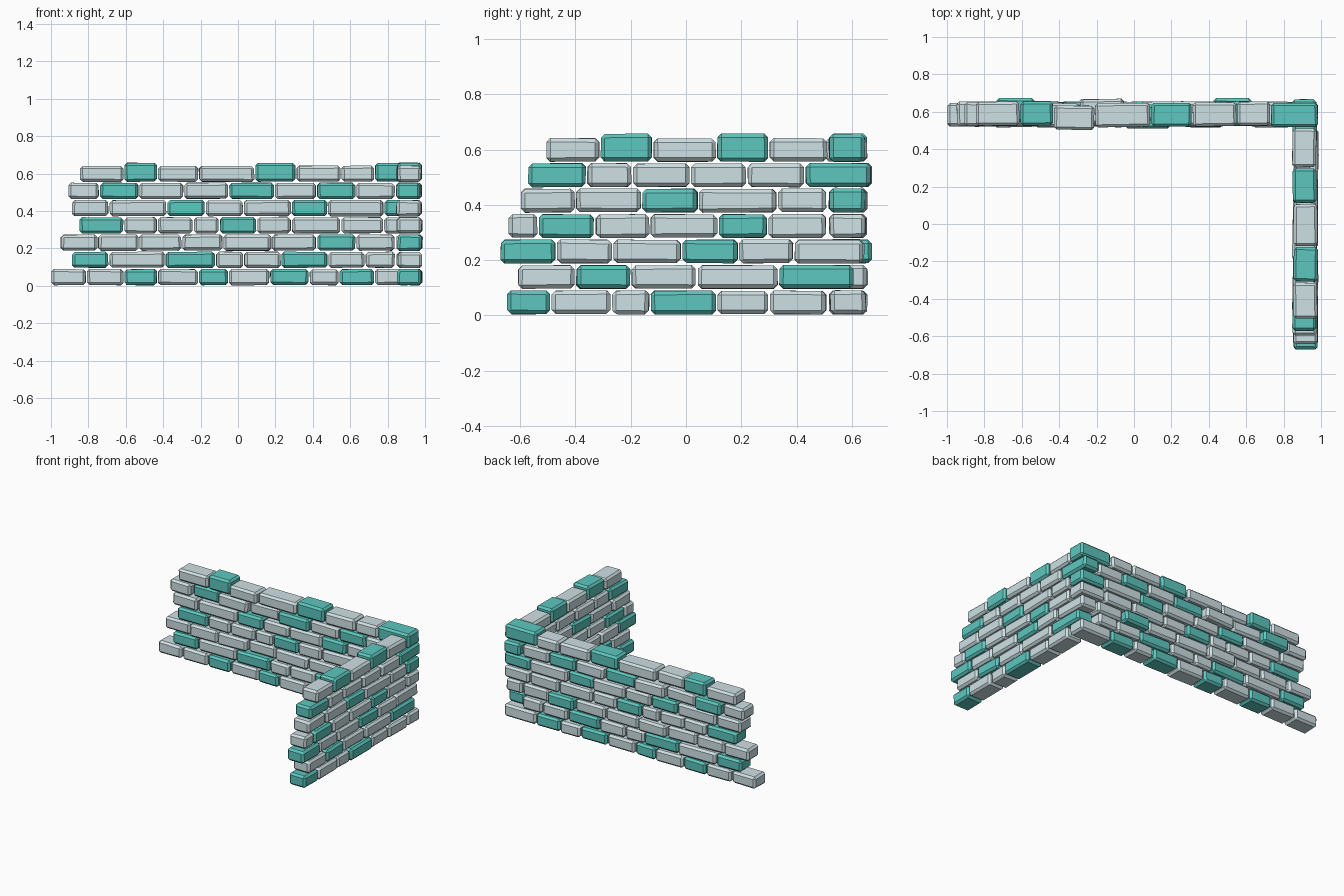
import bpy, bmesh, math, random
from mathutils import Matrix, Vector

if "Cube" in bpy.data.objects:
    bpy.data.objects.remove(bpy.data.objects["Cube"])

random.seed(4)

def material(name, col):
    m = bpy.data.materials.new(name)
    m.diffuse_color = (*col, 1)
    m.use_nodes = True
    m.node_tree.nodes["Principled BSDF"].inputs["Base Color"].default_value = m.diffuse_color
    return m

MATS = {'L': material("pale_stone", (0.62, 0.75, 0.78)),
        'T': material("teal_stone", (0.11, 0.57, 0.52))}

# Joint positions along each course, bottom to top, with the stone colours
LONG = [
    ("LLTLTLTLTL", [-1, -.81, -.61, -.43, -.21, -.05, .17, .38, .54, .73, .985]),
    ("TLTLLTLL", [-.89, -.69, -.39, -.12, .03, .23, .48, .68, .84]),
    ("LLLLLLTL", [-.95, -.75, -.53, -.30, -.08, .18, .42, .63, .84]),
    ("TLLLTLLLL", [-.85, -.61, -.43, -.24, -.10, .10, .285, .55, .78, .985]),
    ("LLTLLTLT", [-.89, -.69, -.38, -.175, .03, .285, .48, .78, .985]),
    ("LTLLTLTL", [-.91, -.74, -.53, -.29, -.05, .195, .42, .63, .84]),
    ("LTLLTLLT", [-.85, -.61, -.43, -.21, .09, .31, .55, .73, .985]),
]
SHORT = [
    ("TLLTLL", [-.65, -.49, -.27, -.13, .11, .30, .51]),
    ("LTLLT", [-.61, -.40, -.20, .04, .335, .61]),
    ("TLLTLL", [-.675, -.47, -.265, -.015, .19, .39, .645]),
    ("LTLLTL", [-.645, -.535, -.33, -.13, .115, .295, .51]),
    ("LLTLL", [-.60, -.40, -.16, .045, .33, .51]),
    ("TLLLLT", [-.575, -.36, -.195, .015, .22, .43, .67]),
    ("LTLTL", [-.51, -.31, -.12, .11, .30, .515]),
]
COURSE, DEPTH, GAP = 0.0922, 0.128, 0.007
# Stones that stand proud of the long wall: (course, index) -> shift in y
PROUD = {(5, 1): .022, (5, 4): -.013, (2, 6): .022, (5, 3): .016, (2, 3): .016,
         (6, 2): -.018}

def stone(name, length, height, depth, centre, yaw, mat):
    """Chamfered block with slightly uneven corners."""
    bm = bmesh.new()
    bmesh.ops.create_cube(bm, size=1)
    for v in bm.verts:
        v.co = Vector((v.co.x * length, v.co.y * depth, v.co.z * height))
        v.co += Vector([random.uniform(-.002, .002) for _ in range(3)])
    bmesh.ops.bevel(bm, geom=bm.edges[:], offset=.014, segments=1,
                    profile=.5, affect='EDGES')
    me = bpy.data.meshes.new(name)
    bm.to_mesh(me)
    bm.free()
    me.materials.append(mat)
    ob = bpy.data.objects.new(name, me)
    ob.matrix_world = Matrix.Translation(centre) @ Matrix.Rotation(yaw, 4, 'Z')
    bpy.context.collection.objects.link(ob)

def wall(name, courses, along_x):
    for r, (cols, joints) in enumerate(courses):
        for i, c in enumerate(cols):
            a, b = joints[i], joints[i + 1]
            z0 = r * COURSE + .004
            z1 = (r + 1) * COURSE - .003
            if r == 6:                       # uneven capping course
                z1 = .657 if c == 'T' else .641
            shift = random.uniform(-.006, .006)
            yaw = math.radians(random.uniform(-1.3, 1.3))
            if along_x:
                shift = PROUD.get((r, i), shift)
                pos = ((a + b) / 2, .587 + shift, (z0 + z1) / 2)
            else:
                pos = (.915 + shift, (a + b) / 2, (z0 + z1) / 2)
                yaw += math.pi / 2
            stone(f"{name}_course{r + 1}_stone{i + 1}", b - a - GAP, z1 - z0,
                  DEPTH, pos, yaw, MATS[c])

wall("long_wall", LONG, True)
wall("side_wall", SHORT, False)
